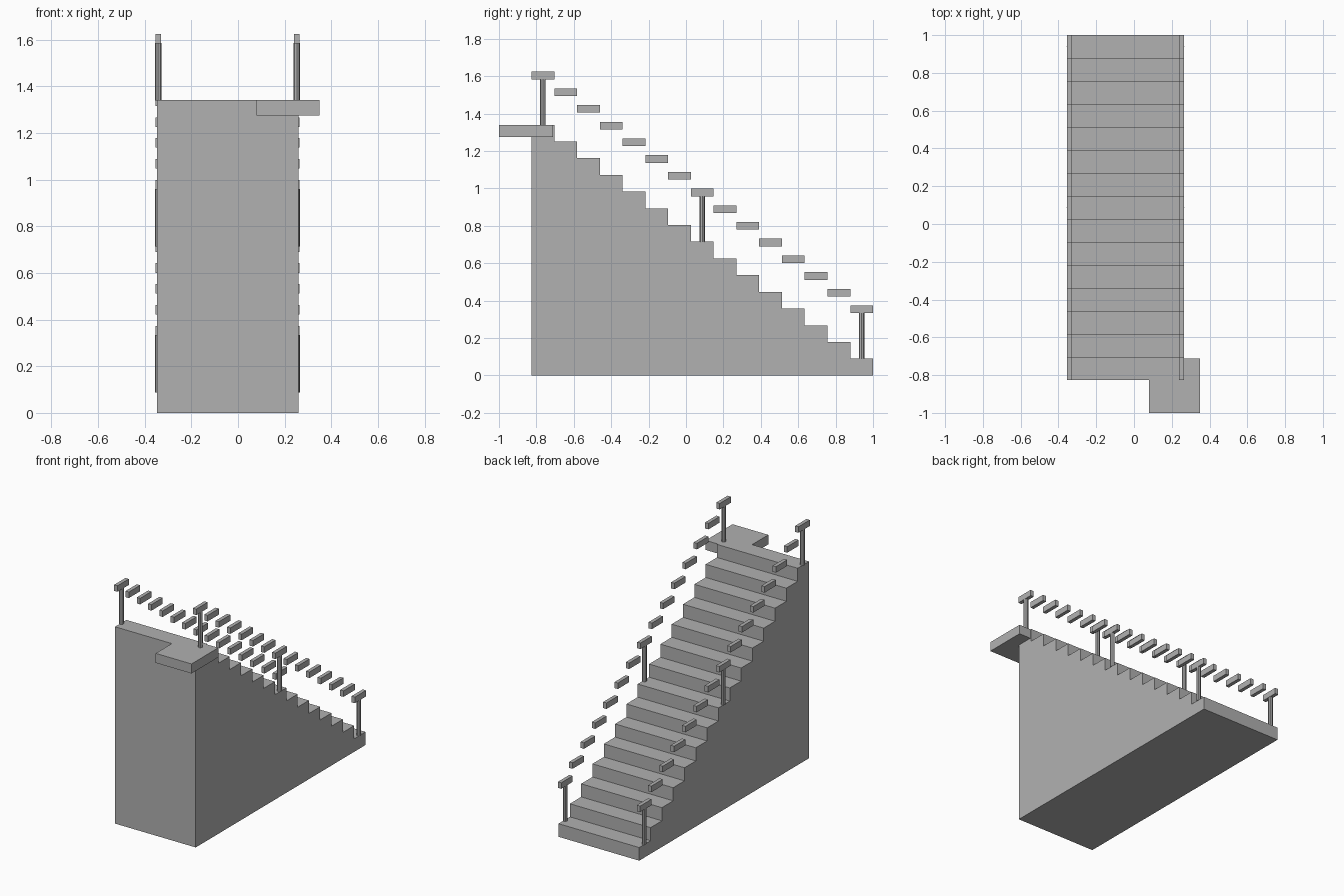
import bpy
import bmesh

cube = bpy.data.objects.get("Cube")
if cube:
    bpy.data.objects.remove(cube, do_unlink=True)

STEPS = 15
FRONT, BACK = -0.826, 1.0
TOP = 1.34
RUN = (BACK - FRONT) / STEPS
RISE = TOP / STEPS
LEFT, RIGHT = 0.26, -0.348

grey = bpy.data.materials.new("plain_grey")
grey.use_nodes = True
colour = (0.44, 0.44, 0.44, 1)
grey.diffuse_color = colour
grey.node_tree.nodes["Principled BSDF"].inputs["Base Color"].default_value = colour


def finish(name, bm):
    bmesh.ops.recalc_face_normals(bm, faces=bm.faces)
    mesh = bpy.data.meshes.new(name)
    bm.to_mesh(mesh)
    bm.free()
    mesh.materials.append(grey)
    obj = bpy.data.objects.new(name, mesh)
    bpy.context.collection.objects.link(obj)
    return obj


def add_box(bm, low, high):
    verts = bmesh.ops.create_cube(bm, size=1)["verts"]
    for v in verts:
        for i in range(3):
            v.co[i] = low[i] if v.co[i] < 0 else high[i]


# Solid staircase: stepped profile extruded across the width
bm = bmesh.new()
profile = [(FRONT, 0), (BACK, 0)]
for i in range(STEPS):
    y, z = BACK - i * RUN, (i + 1) * RISE
    profile += [(y, z), (y - RUN, z)]
face = bm.faces.new([bm.verts.new((RIGHT, y, z)) for y, z in profile])
side = bmesh.ops.extrude_face_region(bm, geom=[face])["geom"]
for v in side:
    if isinstance(v, bmesh.types.BMVert):
        v.co.x = LEFT
finish("staircase", bm)

# Landing slab at the top corner
bm = bmesh.new()
add_box(bm, (0.08, -1.0, 1.275), (0.35, -0.712, TOP))
finish("landing", bm)

# One handrail block above each step, with posts on the bottom, middle and top steps
for name, x in (("left", 0.252), ("right", -0.342)):
    bm = bmesh.new()
    for i in range(STEPS):
        y, z = BACK - i * RUN, (i + 1) * RISE
        add_box(bm, (x - 0.0125, y - RUN, z + 0.243), (x + 0.0125, y, z + 0.284))
    finish(name + "_handrail_blocks", bm)
    for label, i in (("bottom", 0), ("middle", STEPS // 2), ("top", STEPS - 1)):
        bm = bmesh.new()
        bmesh.ops.create_cone(bm, cap_ends=True, segments=8, radius1=0.0145,
                              radius2=0.0145, depth=0.246)
        post = finish(f"{name}_{label}_post", bm)
        post.location = (x, BACK - (i + 0.5) * RUN, (i + 1) * RISE + 0.122)
